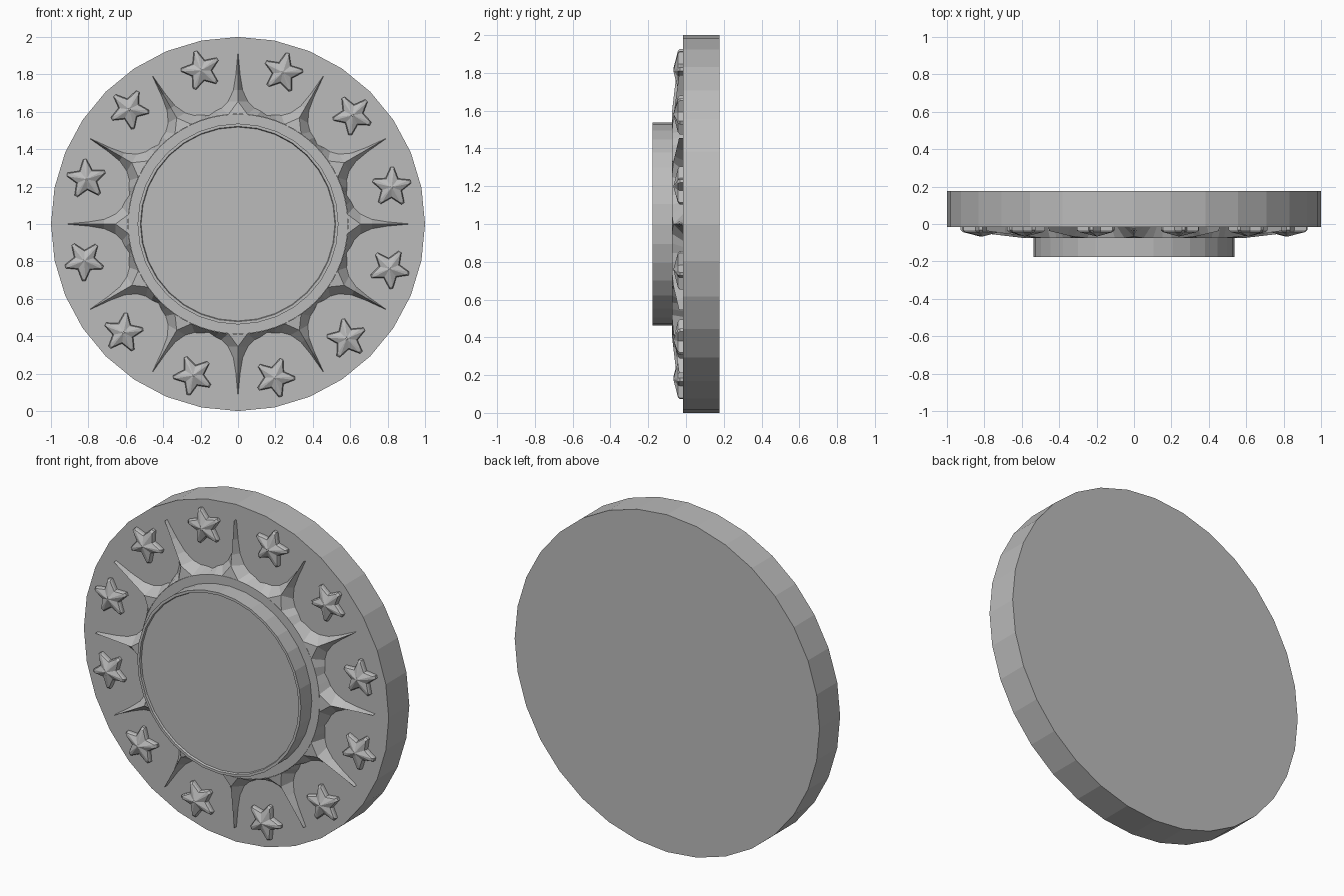
import bpy, bmesh
from math import sin, cos, pi, radians
from mathutils import Matrix

cube = bpy.data.objects.get("Cube")
if cube:
    bpy.data.objects.remove(cube)

stone = bpy.data.materials.new("grey stone")
stone.use_nodes = True
GREY = (0.5, 0.5, 0.5, 1)
stone.diffuse_color = GREY
stone.node_tree.nodes["Principled BSDF"].inputs["Base Color"].default_value = GREY


def finish(bm, name):
    """Turn a bmesh into an object standing on the ground, facing front."""
    bmesh.ops.remove_doubles(bm, verts=bm.verts, dist=0.0001)
    bmesh.ops.recalc_face_normals(bm, faces=bm.faces)
    mesh = bpy.data.meshes.new(name)
    bm.to_mesh(mesh)
    bm.free()
    mesh.materials.append(stone)
    obj = bpy.data.objects.new(name, mesh)
    obj.location.z = 1
    bpy.context.collection.objects.link(obj)
    return obj


def loft(bm, rings, cap=True):
    """Bridge closed rings of points in order, capping both ends."""
    loops = [[bm.verts.new(p) for p in ring] for ring in rings]
    n = len(loops[0])
    for a, b in zip(loops, loops[1:]):
        for i in range(n):
            j = (i + 1) % n
            bm.faces.new((a[i], a[j], b[j], b[i]))
    if cap:
        bm.faces.new(loops[0])
        bm.faces.new(loops[-1])


def lathe(name, profile, sides):
    """Turn a (radius, y) profile around the front-to-back axis."""
    bm = bmesh.new()
    loft(bm, [[(r * sin(2 * pi * i / sides), y, r * cos(2 * pi * i / sides))
               for i in range(sides)] for r, y in profile])
    return finish(bm, name)


# Round base, collar and raised centre with a thin rim
lathe("base_disk", [(1, 0.177), (1, -0.016)], 32)
lathe("collar", [(0.587, 0), (0.587, -0.075)], 72)
lathe("centre_boss", [(0.537, 0), (0.537, -0.177), (0.522, -0.177), (0.518, -0.165)], 32)

# Sunburst: concave outline on the base rising to a ridge on each ray
def polar(r, deg):
    return (r * cos(radians(deg)), r * sin(radians(deg)))

outline = [(0.91, 0.002), (0.80, 0.012), (0.717, 0.026), (0.655, 0.055),
           (0.62, 0.09), (0.604, 0.122), polar(0.6, 15)]
ridge = [(0.91, 0), (0.80, 0), (0.717, 0), (0.655, 0),
         polar(0.588, 5), polar(0.588, 10), polar(0.588, 15)]

def ridge_y(r):
    return -0.075 + 0.038 * max(0, r - 0.588) / 0.322

bm = bmesh.new()
for k in range(12):
    turn = Matrix.Rotation(radians(30 * k), 3, 'Y')
    for side in (-1, 1):
        low = [bm.verts.new((side * x, -0.014, r)) for r, x in outline]
        high = [bm.verts.new((side * x, ridge_y(r) if i < 4 else -0.075, r))
                for i, (r, x) in enumerate(ridge)]
        for i in range(len(low) - 1):
            bm.faces.new((low[i], low[i + 1], high[i + 1], high[i]))
        foot = bm.verts.new((0, -0.075, 0.588))
        bm.faces.new((high[3], high[4], foot))
        for v in low + high + [foot]:
            v.co = turn @ v.co
sunburst = finish(bm, "sunburst")
if sum(f.normal.y for f in sunburst.data.polygons) > 0:
    sunburst.data.flip_normals()

# Faceted stars with blunt tips, one between each pair of rays
def star_ring(scale, y):
    ring = []
    for k in range(5):
        for r, deg in ((0.107, -5), (0.107, 5), (0.058, 36)):
            a = radians(72 * k + deg)
            ring.append((scale * r * sin(a), y, scale * r * cos(a)))
    return ring

bm = bmesh.new()
loft(bm, [star_ring(s, y) for s, y in
          ((1.0, -0.012), (1.0, -0.033), (0.9, -0.043), (0.04, -0.066))])
first = finish(bm, "star_1")
for k in range(12):
    star = first
    if k:
        star = bpy.data.objects.new(f"star_{k + 1}", first.data)
        bpy.context.collection.objects.link(star)
    a = radians(16.5 + 30 * k)
    star.location = (0.845 * sin(a), 0, 1 + 0.845 * cos(a))
    star.rotation_euler.y = a - radians(3)
